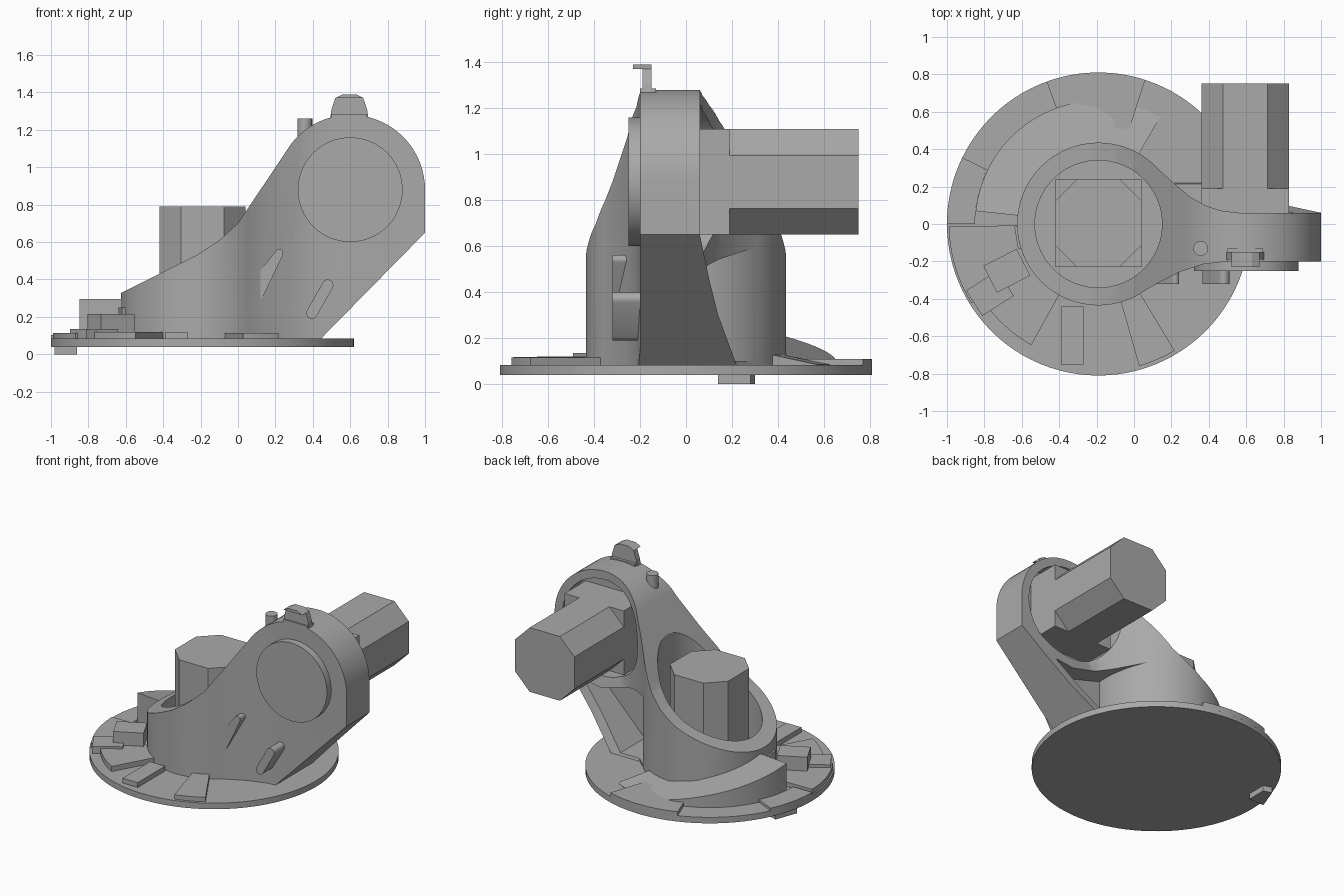
import bpy, bmesh, math
from mathutils import Matrix, Vector

if "Cube" in bpy.data.objects:
    bpy.data.objects.remove(bpy.data.objects["Cube"], do_unlink=True)

grey = bpy.data.materials.new("plain grey")
grey.use_nodes = True
COLOUR = (0.4, 0.4, 0.4, 1)
grey.diffuse_color = COLOUR
grey.node_tree.nodes["Principled BSDF"].inputs["Base Color"].default_value = COLOUR

CX = -0.19            # axis of the base and tube
HEAD = (0.6, 0.88)    # axis of the upper joint (x, z)


def prism(name, pts, lo, hi, axis="z"):
    """Extrude a 2D outline from lo to hi along the given axis."""
    place = {"x": lambda a, b, h: (h, a, b),
             "y": lambda a, b, h: (a, h, b),
             "z": lambda a, b, h: (a, b, h)}[axis]
    bm = bmesh.new()
    face = bm.faces.new([bm.verts.new(place(a, b, lo)) for a, b in pts])
    out = bmesh.ops.extrude_face_region(bm, geom=[face])["geom"]
    step = Vector(place(0, 0, hi - lo))
    bmesh.ops.translate(bm, vec=step, verts=[v for v in out if isinstance(v, bmesh.types.BMVert)])
    bmesh.ops.recalc_face_normals(bm, faces=bm.faces)
    mesh = bpy.data.meshes.new(name)
    bm.to_mesh(mesh)
    bm.free()
    mesh.materials.append(grey)
    obj = bpy.data.objects.new(name, mesh)
    bpy.context.collection.objects.link(obj)
    return obj


def arc(cx, cy, r, a0=0, a1=360, n=64):
    count = n if a1 - a0 == 360 else n + 1
    angles = [math.radians(a0 + (a1 - a0) * i / n) for i in range(count)]
    return [(cx + r * math.cos(a), cy + r * math.sin(a)) for a in angles]


def rect(x0, x1, y0, y1):
    return [(x0, y0), (x1, y0), (x1, y1), (x0, y1)]


def octagon(x0, x1, y0, y1, c):
    return [(x0 + c, y0), (x1 - c, y0), (x1, y0 + c), (x1, y1 - c),
            (x1 - c, y1), (x0 + c, y1), (x0, y1 - c), (x0, y0 + c)]


def sector(name, r0, r1, a0, a1, z0, z1, n=16):
    pts = arc(CX, 0, r1, a0, a1, n) + arc(CX, 0, r0, a0, a1, n)[::-1]
    return prism(name, pts, z0, z1)


def capsule(x0, z0, x1, z1, r):
    a = math.degrees(math.atan2(z1 - z0, x1 - x0))
    return arc(x1, z1, r, a - 90, a + 90, 8) + arc(x0, z0, r, a + 90, a + 270, 8)


def combine(obj, other, op):
    mod = obj.modifiers.new(op, "BOOLEAN")
    mod.operation, mod.object, mod.solver = op, other, "EXACT"
    bpy.context.view_layer.objects.active = obj
    bpy.ops.object.modifier_apply(modifier=mod.name)
    bpy.data.objects.remove(other, do_unlink=True)


def side_profile(name):
    pts = [(-0.7, 0.07), (-0.7, 0.29), (-0.62, 0.33), (-0.22, 0.53), (-0.1, 0.61), (0, 0.70), (0.1, 0.85)]
    pts += arc(*HEAD, 0.4, 0, 142, 28)[::-1]
    pts += [(1.0, 0.65), (0.43, 0.07)]
    return prism(name, pts, -0.6, 0.6, "y")


# Arm: plan outline limited by the side profile, with a flared rear gusset
arm = prism("housing", [(0, -0.39), (0.12, -0.32), (0.25, -0.255), (0.37, -0.215), (0.5, -0.2),
                        (1.0, -0.2), (1.0, 0.06), (0.56, 0.06), (0.46, 0.072), (0.38, 0.1), (0.3, 0.145),
                        (0.2, 0.23), (0.08, 0.34), (-0.1, 0.3), (-0.1, -0.3)], 0.07, 1.4)
gusset = prism("gusset", [(-0.1, 0.07), (0.225, 0.07), (0.14, 0.3), (0.1, 0.46), (0.06, 0.65), (-0.1, 0.65)],
               0.15, 1.0, "x")
combine(arm, gusset, "UNION")
combine(arm, side_profile("limit"), "INTERSECT")
pocket = prism("pocket", [(0.1, 0.1), (0.37, 0.1), (0.74, 0.48), (0.6, 0.46), (0.45, 0.5), (0.1, 0.6)],
               -0.06, 0.5, "y")
combine(arm, pocket, "DIFFERENCE")

# Tube joined to the arm, then bored out
tube = prism("tube", arc(CX, 0, 0.435, n=96), 0.07, 1.4)
combine(tube, side_profile("limit"), "INTERSECT")
combine(arm, tube, "UNION")
combine(arm, prism("bore", arc(CX, 0, 0.34, n=96), 0.1, 1.5), "DIFFERENCE")
combine(arm, prism("recess", arc(*HEAD, 0.34), -0.05, 0.5, "y"), "DIFFERENCE")
smooth = [arm]

# Joint cap and the two motors
smooth.append(prism("joint_cap", arc(*HEAD, 0.28), -0.25, -0.19, "y"))
prism("upper_motor_flange", rect(0.36, 0.83, 0.65, 1.11), -0.06, 0.19, "y")
prism("upper_motor", octagon(0.36, 0.83, 0.65, 1.11, 0.115), 0.19, 0.75, "y")
prism("lower_motor_flange", rect(-0.42, 0.04, -0.23, 0.24), 0.09, 0.23)
prism("lower_motor", octagon(-0.42, 0.04, -0.23, 0.24, 0.115), 0.23, 0.79)

# Front ridges, top pin and top hook
prism("ridge_upper", [(0.105, 0.3), (0.13, 0.3)] + arc(0.22, 0.54, 0.022, -30, 150, 8) + [(0.105, 0.43)],
      -0.32, -0.2, "y")
smooth.append(prism("ridge_lower", capsule(0.395, 0.22, 0.48, 0.37, 0.03), -0.32, -0.18, "y"))
smooth.append(prism("pin", arc(0.357, -0.13, 0.04, n=20), 1.1, 1.26))
hook = [(0.49, 1.24), (0.7, 1.24), (0.69, 1.31), (0.67, 1.37), (0.63, 1.39),
        (0.56, 1.39), (0.52, 1.37), (0.5, 1.31)]
prism("hook_stem", hook, -0.19, -0.15, "y")
prism("hook_lip", [(x, max(z, 1.36)) for x, z in hook[3:7]], -0.23, -0.18, "y")
prism("hook_foot", rect(0.5, 0.69, 1.2, 1.285), -0.2, -0.13, "y")

# Base disc with raised pads
smooth.append(prism("base_disc", arc(CX, 0, 0.81, n=96), 0.04, 0.083))
pads = [("front_pad", 0.42, 0.79, 286, 301, 0.115), ("rear_pad", 0.42, 0.81, 72, 110, 0.11),
        ("side_pad", 0.42, 0.8, 181, 212, 0.115), ("corner_pad", 0.42, 0.74, 212, 241, 0.12),
        ("rim_pad", 0.66, 0.81, 154, 180, 0.102)]
for name, r0, r1, a0, a1, top in pads:
    sector(name, r0, r1, a0, a1, 0.07, top)

# Clip blocks on the left front of the base, turned to face the tube
blocks = [("clip_block", -0.68, -0.25, 0.2, 0.16, 0.215), ("clip_step", -0.77, -0.37, 0.2, 0.16, 0.135),
          ("clip_tall", -0.61, -0.07, 0.04, 0.12, 0.25)]
for name, x, y, w, d, top in blocks:
    block = prism(name, rect(-w / 2, w / 2, -d / 2, d / 2), 0.07, top)
    angle = math.atan2(y, x - CX) + (math.pi if name != "clip_tall" else 0)
    block.matrix_world = Matrix.Translation((x, y, 0)) @ Matrix.Rotation(angle, 4, "Z")
prism("front_frame", rect(-0.39, -0.27, -0.75, -0.44), 0.07, 0.118)
prism("latch", [(-0.98, 0.14), (-0.86, 0.14), (-0.86, 0.28), (-0.92, 0.3)], 0, 0.06)

# Curved ramp rising round the rear left of the tube
ramp = sector("ramp", 0.42, 0.66, 60, 174, 0.07, 0.1, 24)
for v in ramp.data.vertices:
    if v.co.z > 0.09:
        a = math.degrees(math.atan2(v.co.y, v.co.x - CX))
        inner = math.hypot(v.co.x - CX, v.co.y) < 0.5
        rise = max(0, min(1, (a - 90) / 84))
        v.co.z = 0.085 + 0.21 * rise + (0.045 * (1 - rise) if inner else 0)
smooth.append(ramp)

for obj in bpy.context.scene.objects:
    obj.select_set(obj in smooth)
bpy.context.view_layer.objects.active = arm
bpy.ops.object.shade_smooth_by_angle(angle=math.radians(30))
